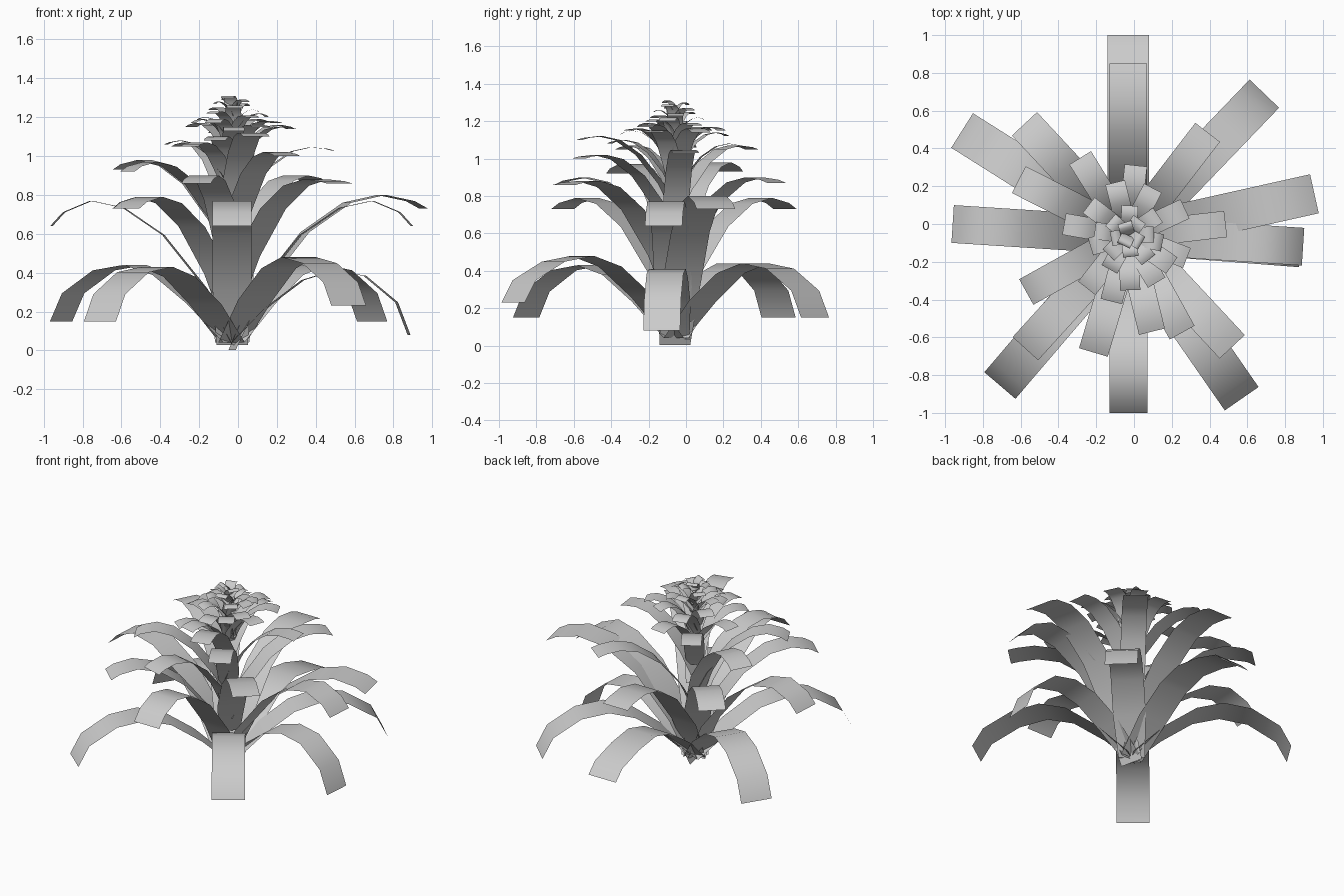
import bpy, bmesh, math
from mathutils import Vector

CX, CY = -0.03, -0.06   # plant axis

# (fraction of reach, fraction of rise) up to the peak of each leaf arc
ARCH = [(0, 0), (.14, .38), (.38, .76), (.6, .95), (.78, 1)]
DROOP = [(0, 0), (.2, .50), (.4, .87), (.57, 1), (.75, .93)]


def leaf(bm, x, y, tip, peak, base=None, shape=ARCH):
    """Flat ribbon arching from the axis to a tip centred at (x, y, tip)."""
    d = Vector((x - CX, y - CY, 0))
    r = d.length
    d.normalize()
    side = Vector((-d.y, d.x, 0))
    half = (.065 + .145 * r) / 2
    if base is None:
        base = max(0, peak - .79 * r)
    pts = [(f * r, base + h * (peak - base)) for f, h in shape]
    last = pts[-1][1]
    pts += [(.93 * r, tip + .55 * (last - tip)), (r, tip)]
    prev = None
    for i, (rr, z) in enumerate(pts):
        w = half * (.8 if i == 0 else 1)
        c = Vector((CX, CY, z)) + d * rr
        row = (bm.verts.new(c - side * w), bm.verts.new(c + side * w))
        if prev:
            bm.faces.new((prev[0], row[0], row[1], prev[1]))
        prev = row


def tier(name, leaves, **kw):
    bm = bmesh.new()
    for args in leaves:
        leaf(bm, *args, **kw)
    me = bpy.data.meshes.new(name)
    bm.to_mesh(me)
    bm.free()
    for p in me.polygons:
        p.use_smooth = True
    bpy.context.collection.objects.link(bpy.data.objects.new(name, me))


# drooping lowest leaves
tier("drooping_leaves", [
    (-.03, 1.0, .27, .43), (.69, .69, .15, .44), (.88, -.13, .08, .41),
    (.57, -.925, .23, .48), (-.71, -.855, .15, .43), (-.91, .495, .15, .44),
], base=.04, shape=DROOP)

# long arching leaves
tier("arching_leaves", [
    (.955, .16, .73, .80), (.895, -.12, .64, .77), (-.03, -1.0, .64, .77),
    (-.96, 0, .64, .77), (-.03, .85, .73, .77),
    (-.58, .53, .73, .79), (-.575, -.66, .73, .79),
])

# middle leaves
tier("middle_leaves", [
    (.52, -.65, .86, .88), (-.215, -.68, .86, .90), (.39, .485, .87, .90),
    (-.61, .235, .93, .98), (-.57, -.36, .92, .97),
    (.255, -.575, 1.0, 1.02), (.095, -.57, 1.1, 1.12), (.485, 0, 1.03, 1.045),
    (-.285, .35, 1.05, 1.07),
])

# short upper leaves
tier("upper_leaves", [
    (.01, .31, 1.06, 1.08), (-.37, 0, 1.06, 1.08), (-.25, -.34, 1.05, 1.07),
    (-.12, -.41, 1.08, 1.10), (.28, -.18, 1.14, 1.15), (.27, .08, 1.14, 1.16),
    (-.02, -.35, 1.13, 1.15), (.12, -.31, 1.15, 1.16), (.10, .19, 1.15, 1.17),
    (-.10, .22, 1.12, 1.14), (-.24, .10, 1.15, 1.17), (-.23, -.12, 1.17, 1.19),
    (-.13, -.24, 1.17, 1.19), (.2, -.22, 1.17, 1.18), (.15, -.1, 1.2, 1.22),
])

# crown: small leaves spiralling to the top
crown = []
for i in range(13):
    t = i / 12
    a = math.radians(137.5) * i + .6
    r = .19 - .13 * t
    z = 1.19 + .12 * t
    crown.append((CX + r * math.cos(a), CY + r * math.sin(a), z - .012, z))
tier("crown_leaves", crown)
